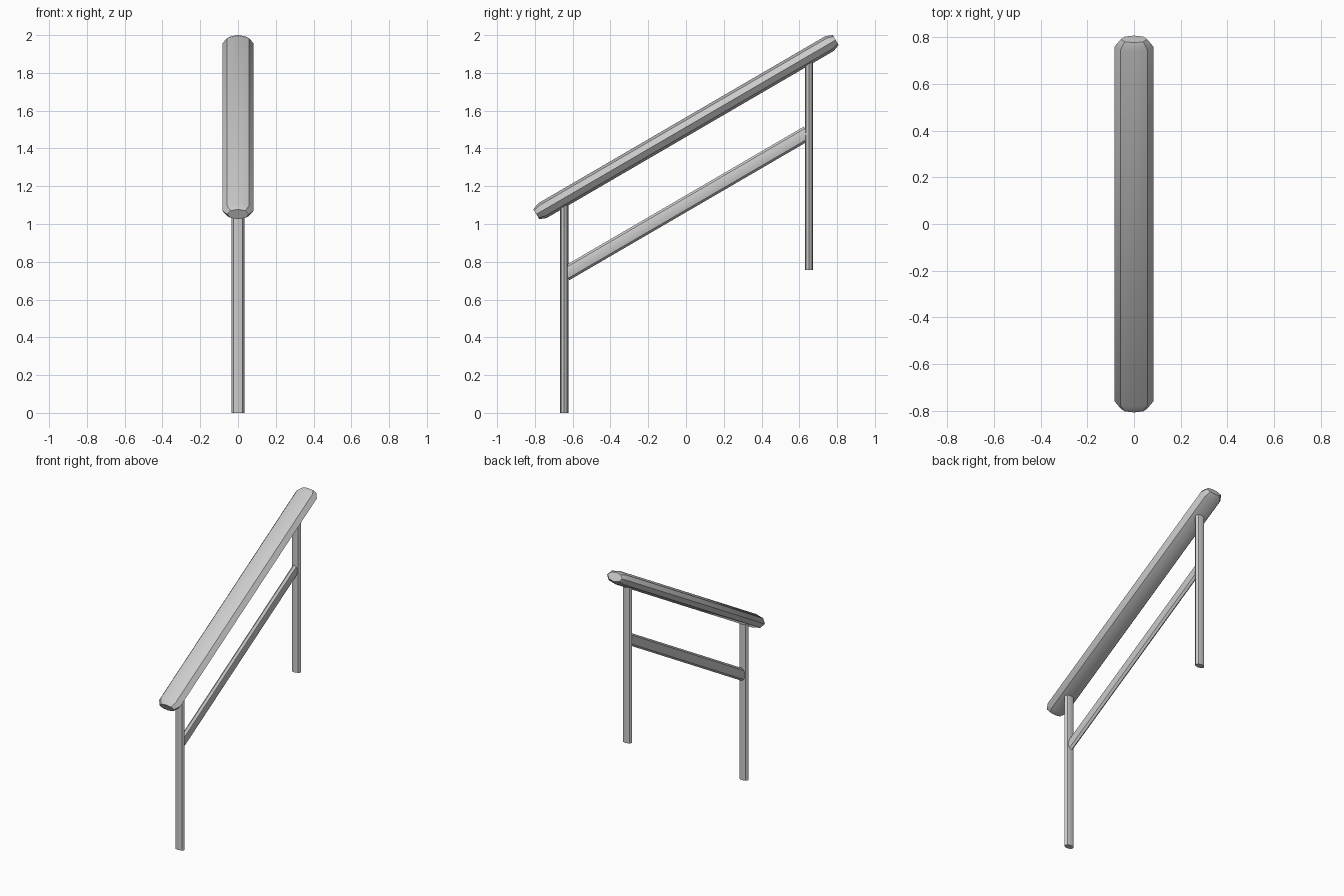
import bpy, bmesh, math
from mathutils import Vector, Matrix

if "Cube" in bpy.data.objects:
    bpy.data.objects.remove(bpy.data.objects["Cube"])

SLOPE = math.radians(30.2)


def tube(name, rings, rx, ry, origin, tilt=0.0):
    """Oval eight-sided bar along local z; rings = [(position, scale), ...]."""
    bm = bmesh.new()
    loops = []
    for t, s in rings:
        loops.append([bm.verts.new((rx * s * math.cos(k * math.pi / 4),
                                    ry * s * math.sin(k * math.pi / 4), t))
                      for k in range(8)])
    for a, b in zip(loops, loops[1:]):
        for k in range(8):
            j = (k + 1) % 8
            bm.faces.new((a[k], a[j], b[j], b[k]))
    bm.faces.new(loops[0][::-1])
    bm.faces.new(loops[-1])
    bm.transform(Matrix.Translation(Vector(origin)) @ Matrix.Rotation(-tilt, 4, 'X'))
    bmesh.ops.recalc_face_normals(bm, faces=bm.faces)
    mesh = bpy.data.meshes.new(name)
    bm.to_mesh(mesh)
    bm.free()
    obj = bpy.data.objects.new(name, mesh)
    bpy.context.collection.objects.link(obj)
    bpy.ops.object.select_all(action='DESELECT')
    obj.select_set(True)
    bpy.context.view_layer.objects.active = obj
    bpy.ops.object.shade_smooth_by_angle(angle=math.radians(30))
    return obj


lean = math.pi / 2 - SLOPE

# Sloping handrail with chamfered ends
tube("handrail", [(-0.917, 0.68), (-0.88, 1), (0.88, 1), (0.917, 0.68)],
     0.083, 0.045, (0, 0, 1.513), lean)

# Thinner parallel bar between the posts
half = 0.64 / math.cos(SLOPE)
tube("middle_bar", [(-half, 1), (half, 1)], 0.02, 0.039, (0, 0.003, 1.109), lean)

# Upright posts, the rear one standing higher
for name, y, z in (("lower_post", -0.645, 0.0), ("upper_post", 0.651, 0.757)):
    tube(name, [(0, 1), (1.13, 1)], 0.035, 0.022, (0, y, z))
